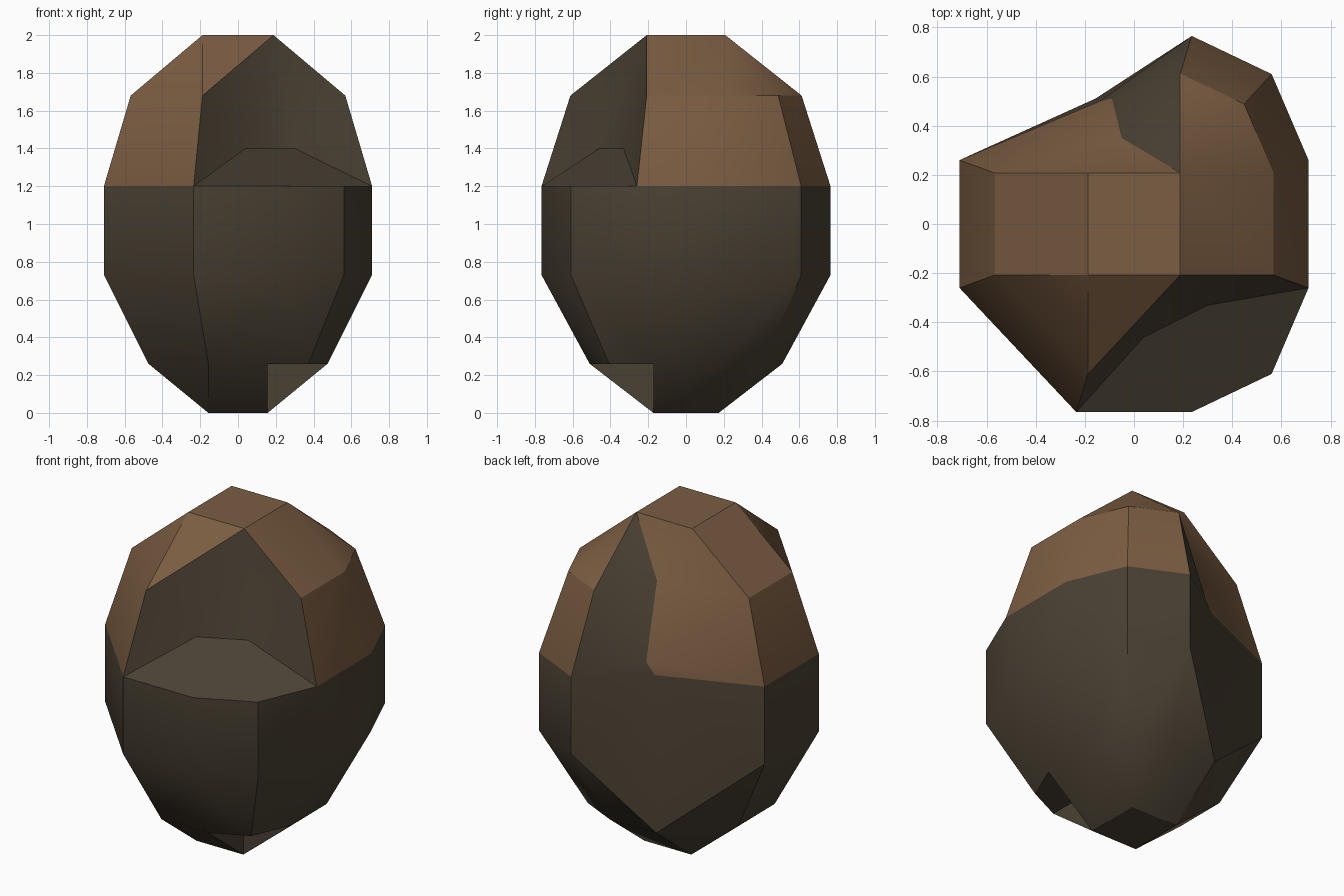
import bpy
import bmesh
from math import radians

if "Cube" in bpy.data.objects:
    bpy.data.objects.remove(bpy.data.objects["Cube"], do_unlink=True)


def material(name, rgb):
    m = bpy.data.materials.new(name)
    m.use_nodes = True
    m.diffuse_color = (*rgb, 1)
    m.node_tree.nodes["Principled BSDF"].inputs["Base Color"].default_value = (*rgb, 1)
    return m


BROWN, DARK = 0, 1
mats = [material("warm_brown", (0.20, 0.11, 0.055)),
        material("dark_umber", (0.068, 0.052, 0.033))]

# One quarter of the outline; the levels scale it (height, scale)
OUTLINE = {"a": (0.71, 0.26), "b": (0.56, 0.61), "c": (0.235, 0.765), "k": (0.235, 0.26)}
LEVELS = [(0, 0.667), (0.26, 0.667), (0.73, 1), (1.2, 1), (1.68, 0.8), (2, 0.8)]

bm = bmesh.new()
verts = {}


def point(co):
    key = tuple(round(c, 3) for c in co)
    if key not in verts:
        verts[key] = bm.verts.new(key)
    return verts[key]


def P(name, sx, sy, level):
    z, s = LEVELS[level]
    x, y = OUTLINE[name]
    return point((sx * x * s, sy * y * s, z))


def face(mat, *vs):
    bm.faces.new(vs).material_index = mat


def shade(level):
    return BROWN if level >= 3 else DARK


def rings(names, sx, sy, levels):
    """Quads between neighbouring outline points, from each level to the next."""
    for l in levels:
        for m, n in zip(names, names[1:]):
            face(shade(l), P(m, sx, sy, l), P(n, sx, sy, l),
                 P(n, sx, sy, l + 1), P(m, sx, sy, l + 1))


def fan(names, sx, sy, ring, tip):
    """Triangles from a ring to a corner of the top or bottom face."""
    for m, n in zip(names, names[1:]):
        face(shade(ring), P(m, sx, sy, ring), P(n, sx, sy, ring), P("k", sx, sy, tip))


# Top and bottom faces
for level in (0, 5):
    face(shade(level), *(P("k", sx, sy, level) for sx, sy in ((-1, -1), (1, -1), (1, 1), (-1, 1))))

# Straight strips on the two sides
for sx in (-1, 1):
    column = ["k", "a", "a", "a", "a", "k"]
    for l in range(5):
        face(shade(l), P(column[l], sx, -1, l), P(column[l], sx, 1, l),
             P(column[l + 1], sx, 1, l + 1), P(column[l + 1], sx, -1, l + 1))

# Front and back strips
for l, m, n, sy in ((0, "k", "c", -1), (1, "c", "c", -1), (2, "c", "c", -1), (0, "k", "c", 1)):
    face(DARK, P(m, -1, sy, l), P(m, 1, sy, l), P(n, 1, sy, l + 1), P(n, -1, sy, l + 1))
face(BROWN, P("k", -1, -1, 5), P("c", -1, -1, 4), P("k", 1, -1, 5))

# Rounded back left corner
rings("abc", 1, 1, (1, 2, 3))
fan("abc", 1, 1, 4, 5)
fan("abc", 1, 1, 1, 0)

# Flat front right corner
rings("ac", -1, -1, (1, 2, 3))
fan("ac", -1, -1, 4, 5)
fan("ac", -1, -1, 1, 0)

# Front left corner: rounded band with a step underneath
rings("abc", 1, -1, (1, 2))
step = P("k", 1, -1, 1)
face(DARK, *(P(n, 1, -1, 1) for n in "abc"), step)
for n in "ac":
    face(DARK, P(n, 1, -1, 1), step, P("k", 1, -1, 0))

# Front left opening: sloping floor and recessed wall
f1, f2 = point((0.04, -0.46, 1.4)), point((0.30, -0.33, 1.4))
tip, upper, lower = P("k", 1, -1, 5), P("c", -1, -1, 4), P("c", -1, -1, 3)
side_up, side_low = P("a", 1, -1, 4), P("a", 1, -1, 3)
face(DARK, lower, P("c", 1, -1, 3), P("b", 1, -1, 3), side_low, f2, f1)
for tri in ((tip, upper, f1), (upper, lower, f1), (tip, f1, f2),
            (tip, f2, side_up), (side_up, f2, side_low)):
    face(DARK, *tri)

# Back right hollow: brown lobe on one side, dark wall around it
w1, w2, w3 = point((-0.05, 0.35, 1.7)), point((-0.09, 0.51, 1.28)), point((-0.14, 0.50, 1.21))
tip, inner = P("k", 1, 1, 5), P("k", -1, 1, 5)
c1, c2, c3, c4 = (P("c", 1, 1, l) for l in (1, 2, 3, 4))
a1, a2, a3, a4 = (P("a", -1, 1, l) for l in (1, 2, 3, 4))
low = P("c", -1, 1, 1)
for f in ((tip, inner, w1), (inner, a4, w1), (a4, w2, w1), (a4, a3, w2), (a3, w3, w2)):
    face(BROWN, *f)
for f in ((tip, w1, c4), (w1, w2, c4), (w2, c3, c4), (w2, w3, c3), (w3, c2, c3),
          (w3, low, c2), (low, c1, c2), (w3, a3, a2), (w3, a2, low), (a2, a1, low),
          (a1, low, P("k", -1, 1, 0))):
    face(DARK, *f)

bmesh.ops.recalc_face_normals(bm, faces=bm.faces)
mesh = bpy.data.meshes.new("faceted_shell")
bm.to_mesh(mesh)
bm.free()
for m in mats:
    mesh.materials.append(m)
shell = bpy.data.objects.new("faceted_shell", mesh)
bpy.context.collection.objects.link(shell)
bpy.context.view_layer.objects.active = shell
shell.select_set(True)
bpy.ops.object.shade_smooth_by_angle(angle=radians(30))
